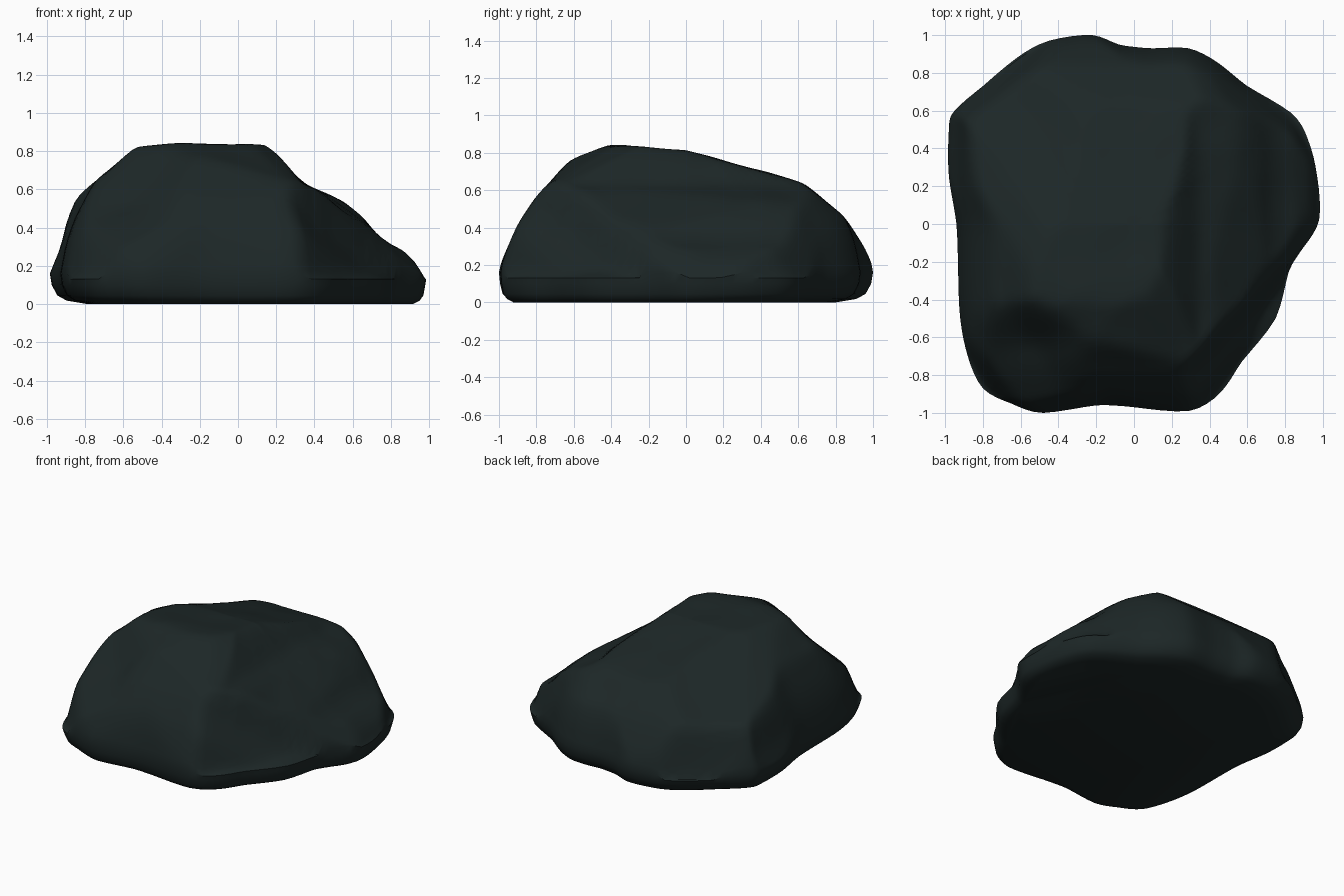
import bpy, bmesh, math
from mathutils import Vector, noise

if "Cube" in bpy.data.objects:
    bpy.data.objects.remove(bpy.data.objects["Cube"])

# Plan outline of the boulder, counter-clockwise
OUTLINE = [(.98, .02), (.97, .25), (.92, .45), (.83, .59), (.6, .73), (.45, .85), (.29, .93),
           (.1, .93), (-.08, .95), (-.22, 1), (-.45, .97), (-.62, .88), (-.8, .73), (-.95, .6),
           (-.98, .5), (-.98, .25), (-.94, 0), (-.93, -.3), (-.92, -.5), (-.88, -.7), (-.8, -.87),
           (-.65, -.95), (-.48, -1), (-.2, -.96), (0, -.97), (.29, -.99), (.46, -.89),
           (.57, -.73), (.75, -.5), (.82, -.25), (.9, -.12)]
# Height limits: along x, along y, and by distance in from the rim
FRONT = [(-.98, .17), (-.92, .31), (-.9, .42), (-.82, .62), (-.7, .68), (-.54, .82), (-.33, .84),
         (.16, .83), (.34, .63), (.57, .53), (.62, .5), (.72, .37), (.8, .31), (.9, .26), (.98, .13)]
SIDE = [(-1, .18), (-.95, .3), (-.9, .42), (-.8, .57), (-.73, .64), (-.62, .77), (-.4, .845), (0, .81),
        (.15, .77), (.45, .69), (.7, .61), (.8, .52), (.88, .41), (.95, .3), (1, .19)]
RIM = [(0, .16), (.03, .32), (.08, .45), (.18, .63), (.33, .78), (.5, .9)]
# Diagonal profiles that chamfer the back left, front right and far corners
DIAG_A = [(-1.15, -.43), (-1.07, -.086), (-.94, .125), (-.82, .276), (-.57, .408), (-.41, .447),
          (-.16, .447), (.09, .474), (.29, .447), (.67, .31), (.78, .197), (.88, .013),
          (.97, -.2), (1.02, -.29)]
DIAG_B = [(-1.01, -.276), (-.96, -.08), (-.79, .026), (-.645, .125), (-.24, .322), (.026, .493),
          (.17, .52), (.54, .48), (.68, .362), (.8, .23), (1.05, .046), (1.15, -.2)]
DIAG_C = [(-.93, -.46), (-.88, -.25), (-.75, -.07), (-.735, .06), (-.586, .21), (-.27, .375),
          (.16, .54), (.43, .42), (.947, .158), (1.026, -.118), (1.105, -.316)]


def sample(table, v):
    """Piecewise linear lookup."""
    if v <= table[0][0]:
        return table[0][1]
    for (a, p), (b, q) in zip(table, table[1:]):
        if v <= b:
            return p + (q - p) * (v - a) / (b - a)
    return table[-1][1]


def diagonal(table, u, away, tilt):
    """Height limit of a profile swept along a tilted horizontal direction."""
    return .42 + (sample(table, u) - away * math.sin(tilt)) / math.cos(tilt)


C35, S35 = math.cos(math.radians(35)), math.sin(math.radians(35))
T25, T30 = math.radians(25), math.radians(30)


def height(x, y, inset):
    u, d = C35 * x + S35 * y, C35 * y - S35 * x
    lean = x + (.2 * max(0, y - .4) if x > .2 else 0)   # ledge curls around the back right
    z = min(sample(FRONT, lean), sample(SIDE, y), sample(RIM, inset),
            diagonal(DIAG_A, u, d, T25), diagonal(DIAG_B, -u, -d, T25),
            diagonal(DIAG_C, (y - x) * .7071, (x + y) * .7071, T30))
    # scooped hollow on the front left shoulder
    z -= .05 * math.exp(-((x + .5) / .2) ** 2 - ((y + .62) / .11) ** 2)
    z += noise.noise(Vector((x * 4, y * 4, 3))) * .01 * min(1, inset * 6)
    return max(z, .13 + inset * .5)


def refine(pts):
    """Double the points with slightly bulged midpoints."""
    out, n = [], len(pts)
    for i in range(n):
        p0, p1, p2, p3 = (Vector(pts[(i + k) % n]) for k in (-1, 0, 1, 2))
        out += [p1, (p1 + p2) * .5625 - (p0 + p3) * .0625]
    return out


pts = refine(refine(OUTLINE))
count = len(pts)
bm = bmesh.new()
rings = []
# Rounded foot, undercut further at the back and left
for front_scale, back_scale, z in ((.93, .8, 0), (.965, .91, .018), (.985, .96, .045), (.995, .99, .1)):
    ring = []
    for p in pts:
        w = min(1, max(0, .5 + (p.y - p.x) * .6))
        s = front_scale + (back_scale - front_scale) * w
        ring.append(bm.verts.new((p.x * s, p.y * s, z)))
    rings.append(ring)
# Upper surface, ring by ring to the middle
STEPS = 32
for k in range(STEPS):
    t = 1 - (k / STEPS) ** 1.35
    rings.append([bm.verts.new((p.x * t, p.y * t, height(p.x * t, p.y * t, (1 - t) * p.length)))
                  for p in pts])
for lo, hi in zip(rings, rings[1:]):
    for i in range(count):
        j = (i + 1) % count
        bm.faces.new((lo[i], lo[j], hi[j], hi[i]))
# Crown and flat underside
tip = bm.verts.new((0, 0, height(0, 0, .5)))
for i in range(count):
    bm.faces.new((rings[-1][i], rings[-1][(i + 1) % count], tip))
bm.faces.new(list(reversed(rings[0])))
# Weather the ridges a little
upper = [v for r in rings[6:] for v in r] + [tip]
for _ in range(2):
    bmesh.ops.smooth_vert(bm, verts=upper, factor=.4, use_axis_x=False, use_axis_y=False, use_axis_z=True)
bmesh.ops.recalc_face_normals(bm, faces=bm.faces)

mesh = bpy.data.meshes.new("boulder")
bm.to_mesh(mesh)
bm.free()
mat = bpy.data.materials.new("dark slate")
mat.diffuse_color = (.012, .02, .02, 1)
mat.use_nodes = True
mat.node_tree.nodes["Principled BSDF"].inputs["Base Color"].default_value = mat.diffuse_color
mesh.materials.append(mat)
boulder = bpy.data.objects.new("boulder", mesh)
bpy.context.collection.objects.link(boulder)
bpy.context.view_layer.objects.active = boulder
boulder.select_set(True)
bpy.ops.object.shade_smooth_by_angle(angle=math.radians(35))
